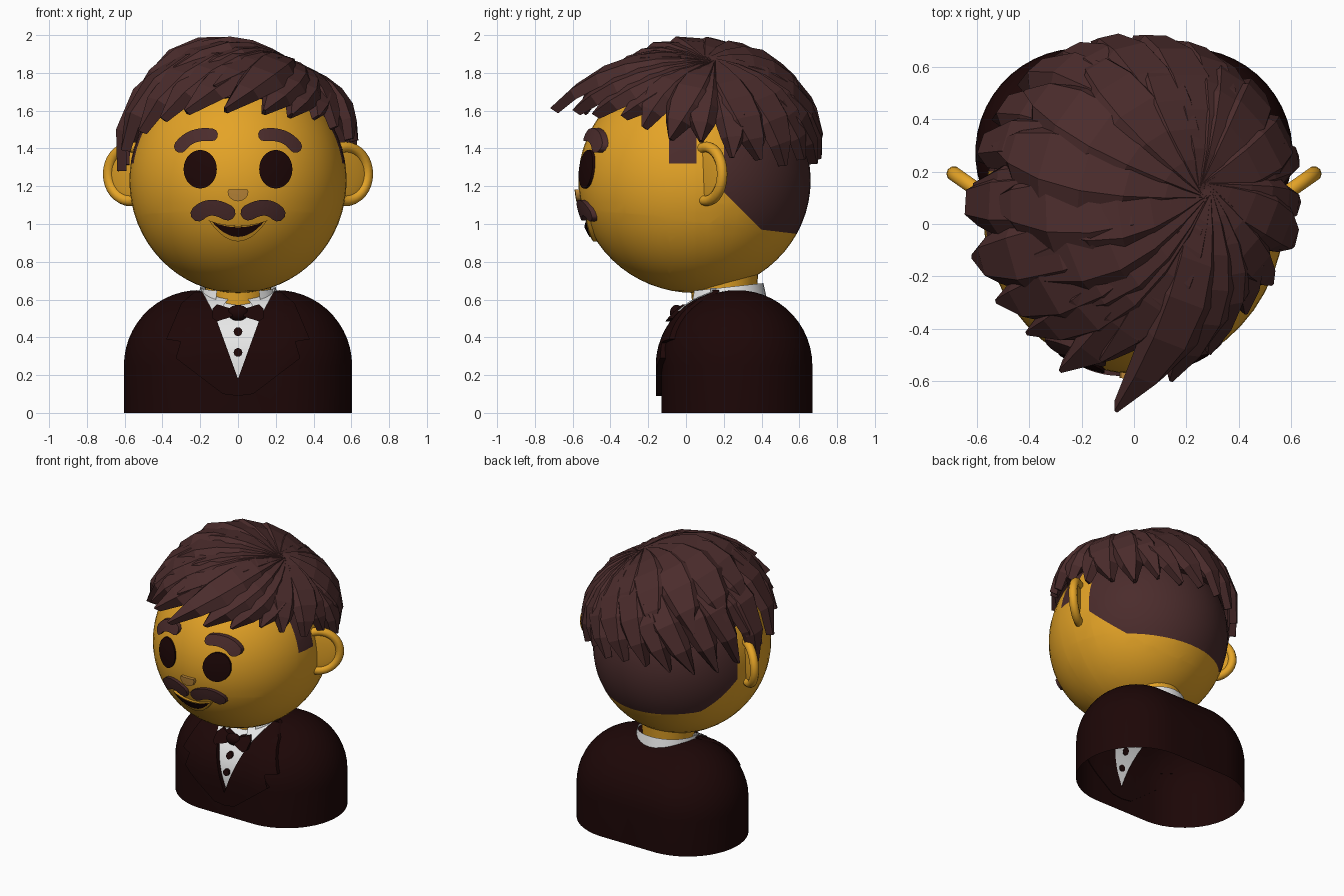
import bpy, bmesh, random
from math import sin, cos, pi, sqrt, radians, atan2
from mathutils import Vector, Matrix

random.seed(4)
if "Cube" in bpy.data.objects:
    bpy.data.objects.remove(bpy.data.objects["Cube"])


def material(name, rgb):
    m = bpy.data.materials.new(name)
    m.use_nodes = True
    m.diffuse_color = (*rgb, 1)
    m.node_tree.nodes["Principled BSDF"].inputs["Base Color"].default_value = (*rgb, 1)
    return m


SKIN = material("golden_skin", (0.78, 0.37, 0.02))
HAIR = material("brown_hair", (0.07, 0.025, 0.025))
DARK = material("dark_maroon", (0.012, 0.002, 0.002))
WHITE = material("shirt_white", (0.8, 0.8, 0.8))
TAN = material("nose_tan", (0.5, 0.24, 0.04))


def finish(name, bm, mats, smooth=40):
    bm.normal_update()
    mesh = bpy.data.meshes.new(name)
    bm.to_mesh(mesh)
    bm.free()
    for m in mats:
        mesh.materials.append(m)
    ob = bpy.data.objects.new(name, mesh)
    bpy.context.collection.objects.link(ob)
    if smooth:
        bpy.ops.object.select_all(action='DESELECT')
        ob.select_set(True)
        bpy.context.view_layer.objects.active = ob
        bpy.ops.object.shade_smooth_by_angle(angle=radians(smooth))
    return ob


def cut(bm, point, normal, **kw):
    geom = bm.verts[:] + bm.edges[:] + bm.faces[:]
    return bmesh.ops.bisect_plane(bm, geom=geom, plane_co=point, plane_no=normal, **kw)


def ellipsoid(centre, radii, u=48, v=32):
    bm = bmesh.new()
    bmesh.ops.create_uvsphere(bm, u_segments=u, v_segments=v, radius=1)
    bmesh.ops.transform(bm, verts=bm.verts,
                        matrix=Matrix.Translation(centre) @ Matrix.Diagonal((*radii, 1)))
    return bm


# Front surfaces that the flat details follow
HC, HR = Vector((0, 0.045, 1.23)), Vector((0.575, 0.615, 0.595))


def head_front(x, z):
    return HC.y - HR.y * sqrt(max(0.02, 1 - (x / HR.x) ** 2 - ((z - HC.z) / HR.z) ** 2))


def body_front(x, z):
    side, up = max(0, abs(x) - 0.2), max(0, z - 0.25)
    return 0.27 - sqrt(max(0.01, 0.16 - side ** 2 - up ** 2))


def plate(name, pts, surface, mat, off, thick, side=1):
    bm = bmesh.new()
    bm.faces.new([bm.verts.new((x * side, 0, z)) for x, z in pts])
    bmesh.ops.triangulate(bm, faces=bm.faces[:])
    for i in range(-12, 13):
        cut(bm, (i * 0.04, 0, 0), (1, 0, 0))
    for i in range(1, 40):
        cut(bm, (0, 0, i * 0.04), (0, 0, 1))
    for v in bm.verts:
        v.co.y = surface(v.co.x, v.co.z) - off
    new = bmesh.ops.extrude_face_region(bm, geom=bm.faces[:])["geom"]
    for v in new:
        if isinstance(v, bmesh.types.BMVert):
            v.co.y += thick
    bmesh.ops.recalc_face_normals(bm, faces=bm.faces[:])
    return finish(name, bm, [mat])


def oval(cx, cz, rx, rz, n=28):
    return [(cx + rx * cos(2 * pi * i / n), cz + rz * sin(2 * pi * i / n)) for i in range(n)]


def crescent(w, top, sag, drop, n=16):
    xs = [w * (2 * i / n - 1) for i in range(n + 1)]
    upper = [(x, top - sag * (1 - (x / w) ** 2)) for x in xs]
    return upper + [(x, top - drop * (1 - (x / w) ** 2)) for x in xs[-2:0:-1]]


def stroke(a, b, c, r, n=8):
    # rounded stroke along a three point curve
    a, b, c = Vector(a), Vector(b), Vector(c)
    upper, lower = [], []
    for i in range(n + 1):
        t = i / n
        p = a * (1 - t) ** 2 + b * 2 * t * (1 - t) + c * t * t
        d = ((b - a) * (1 - t) + (c - b) * t).normalized()
        side = Vector((-d.y, d.x)) * r
        upper.append(p + side)
        lower.append(p - side)
    def cap(p, d):
        k = atan2(d.y, d.x) + pi / 2
        return [p + Vector((cos(k - j * pi / 5), sin(k - j * pi / 5))) * r for j in range(1, 5)]
    return upper + cap(c, c - b) + lower[::-1] + cap(a, a - b)


# Head, with the short hair at the back and the sideburns as cut faces
bm = ellipsoid(HC, HR)
for p, n in (((0, 0.2, 0), (0, 1, 0)), ((0, 0.2, 1.17), (0, 1, 1)), ((0, 0.4, 0.97), (0, 0.12, 1)),
             ((0, -0.09, 0), (0, 1, 0)), ((0, 0.055, 0), (0, 1, 0)), ((0, 0, 1.32), (0, 0, 1))):
    cut(bm, p, n)
for f in bm.faces:
    c = f.calc_center_median()
    back = c.y > 0.2 and c.y + c.z > 1.37 and c.z > 0.97 - 0.12 * (c.y - 0.4)
    f.material_index = int(back or (-0.09 < c.y < 0.055 and c.z > 1.32))
finish("head", bm, [SKIN, HAIR], 60)

# Face details
for side, label in ((1, "left"), (-1, "right")):
    plate(label + "_eye", oval(0.2, 1.29, 0.088, 0.102), head_front, DARK, 0.012, 0.03, side)
    plate(label + "_eyebrow", stroke((0.14, 1.472), (0.25, 1.485), (0.305, 1.41), 0.034),
          head_front, HAIR, 0.03, 0.05, side)
    plate(label + "_moustache", stroke((0.055, 1.06), (0.15, 1.115), (0.21, 1.055), 0.042),
          head_front, HAIR, 0.025, 0.05, side)
plate("lower_lip", crescent(0.155, 1.02, 0.03, 0.112), head_front, SKIN, 0.02, 0.04)
plate("mouth", crescent(0.138, 1.012, 0.03, 0.08), head_front, DARK, 0.024, 0.02)
plate("nose", [(-0.05, 1.182)] + [(0.055 * cos(a * pi / 8), 1.17 - 0.05 * sin(a * pi / 8))
      for a in range(8, -1, -1)] + [(0.05, 1.182)], head_front, TAN, 0.022, 0.05)

# Ears: rim ring with a thin inner bowl, swept backwards
for side, label in ((1, "left"), (-1, "right")):
    bpy.ops.mesh.primitive_torus_add(major_radius=0.142, minor_radius=0.029,
                                     major_segments=32, minor_segments=10)
    rim = bpy.context.object
    rim.name = label + "_ear_rim"
    place = (Matrix.Translation((side * 0.57, 0.11, 1.265)) @
             Matrix.Rotation(side * radians(35), 4, 'Z') @ Matrix.Rotation(pi / 2, 4, 'X'))
    rim.matrix_world = place
    rim.data.materials.append(SKIN)
    bpy.ops.object.shade_smooth_by_angle(angle=radians(60))
    bowl = finish(label + "_ear_bowl", ellipsoid((0, 0, 0), (0.14, 0.14, 0.015), 24, 12), [SKIN], 60)
    bowl.matrix_world = place

# Neck, and shirt collar band left open at the throat
bm = bmesh.new()
bmesh.ops.create_cone(bm, segments=32, radius1=0.16, radius2=0.19, depth=0.3,
                      matrix=Matrix.Translation((0, 0.2, 0.66)))
finish("neck", bm, [SKIN])
bm = bmesh.new()
bmesh.ops.create_cone(bm, segments=32, radius1=0.23, radius2=0.2, depth=0.14,
                      matrix=Matrix.Translation((0, 0.21, 0.595)))
for v in bm.verts:
    v.co.z += 0.11 * (v.co.y - 0.21)
throat = [f for f in bm.faces
          if f.calc_center_median().y < 0.1 and abs(f.calc_center_median().x) < 0.12]
bmesh.ops.delete(bm, geom=throat, context='FACES')
finish("collar_band", bm, [WHITE])

# Jacket body: rounded stadium with open bottom and a shirt cut into the front
bm = bmesh.new()
rings, N = [], 48
for level in range(-1, 13):
    b = radians(max(0, level) * 7)
    z, r = (0, 0.4) if level < 0 else (0.25 + 0.4 * sin(b), 0.4 * cos(b))
    ring = []
    for i in range(N):
        a = 2 * pi * (i + 0.5) / N
        ring.append(bm.verts.new((r * cos(a) + (0.205 if cos(a) > 0 else -0.205),
                                  0.27 + r * sin(a), z)))
    rings.append(ring)
for lo, hi in zip(rings, rings[1:]):
    for i in range(N):
        bm.faces.new((lo[i], lo[(i + 1) % N], hi[(i + 1) % N], hi[i]))
bm.faces.new(rings[-1])
for s in (1, -1):
    cut(bm, (0, 0, 0.18), (2.76 * s, 0, -1))
for f in bm.faces:
    c = f.calc_center_median()
    f.material_index = int(c.y < 0.2 and c.z > 0.18 + 2.76 * abs(c.x))
finish("jacket_body", bm, [DARK, WHITE], 50)

# Lapels, collar wings, bow tie and buttons
lapel = [(0, 0.18), (0.165, 0.635), (0.22, 0.65), (0.3, 0.58), (0.38, 0.39), (0.26, 0.37),
         (0.33, 0.29), (0.08, 0.1), (0, 0.09)]
for side, label in ((1, "left"), (-1, "right")):
    plate(label + "_lapel", lapel, body_front, DARK, 0.03, 0.035, side)
    plate(label + "_collar_wing", [(0.2, 0.66), (0.05, 0.605), (0.12, 0.51)],
          body_front, WHITE, 0.04, 0.03, side)
    plate(label + "_bow", [(0.03, 0.51), (0.11, 0.485), (0.135, 0.5), (0.135, 0.55),
          (0.11, 0.575), (0.03, 0.55)], body_front, DARK, 0.055, 0.05, side)
finish("bow_knot", ellipsoid((0, -0.05, 0.53), (0.055, 0.035, 0.042), 20, 12), [DARK], 60)
for i, z in enumerate((0.43, 0.32)):
    plate(f"shirt_button_{i + 1}", oval(0, z, 0.023, 0.023, 16), body_front, DARK, 0.015, 0.02)

# Hair cap under the strands
CC, CR = Vector((0, 0.08, 1.3)), Vector((0.61, 0.625, 0.6))
bm = ellipsoid(CC, CR * 0.985, 24, 16)
edge = cut(bm, (0, 0, 1.585), (0, 0.22, 1), clear_inner=True)["geom_cut"]
bmesh.ops.holes_fill(bm, edges=[e for e in edge if isinstance(e, bmesh.types.BMEdge)])
finish("hair_cap", bm, [HAIR], 0)

WHORL = Vector((0.42, 0.08, 0.9)).normalized()


def strand(bm, azimuth, tip_z, width, out=0.0, rise=0.0, bow=0.0, steps=6):
    # tapered faceted lock from the whorl to a tip on the scalp
    a, s = radians(azimuth), (tip_z - CC.z) / CR.z
    c = sqrt(1 - s * s)
    end = Vector((c * sin(a), -c * cos(a), s))
    ang, across = WHORL.angle(end), WHORL.cross(end).normalized()
    rings = []
    for i in range(steps + 1):
        t = i / steps
        d = (WHORL * sin((1 - t) * ang) + end * sin(t * ang)) / sin(ang)
        d = (d + across * bow * sin(pi * t)).normalized()
        p = CC + Vector(x * y for x, y in zip(d, CR)) + d * rise * sin(pi * t ** 1.4)
        p += Vector((d.x, d.y, 0)) * out * t * t
        w = width * (0.4 + 0.6 * sin(min(1, t * 1.6) * pi / 2)) * (1 - max(0, t - 0.5) ** 2 * 3.7)
        h = 0.035 * (1 - 0.7 * t)
        rings.append([bm.verts.new(p + across * w * u + d * k) for u, k in
                      ((-1, -0.04), (-0.7, h * 0.6), (0.45, h), (1, -0.04))])
    faces = [bm.faces.new(rings[0]), bm.faces.new(rings[-1])]
    for lo, hi in zip(rings, rings[1:]):
        faces += [bm.faces.new((lo[i], lo[(i + 1) % 4], hi[(i + 1) % 4], hi[i])) for i in range(4)]
    bmesh.ops.recalc_face_normals(bm, faces=faces)


# Side and back locks
bm = bmesh.new()
for az in range(60, 275, 15):
    low, out = (1.31, 0.005) if az > 110 else (1.52 - (az - 60) * 0.0035, 0.035)
    strand(bm, az, low + random.uniform(-0.02, 0.04), random.uniform(0.11, 0.14),
           out, random.uniform(0.03, 0.06), random.uniform(-0.06, 0.06))
finish("side_and_back_locks", bm, [HAIR], 0)

# Fringe swept towards the right and forwards
bm = bmesh.new()
for az, z, w, out, rise in ((-90, 1.28, 0.14, 0.02, 0.06), (-72, 1.39, 0.16, 0.04, 0.07),
                            (-55, 1.49, 0.16, 0.06, 0.07), (-40, 1.56, 0.15, 0.09, 0.07),
                            (-24, 1.6, 0.15, 0.18, 0.06), (-5, 1.61, 0.13, 0.3, 0.07),
                            (-12, 1.73, 0.14, 0.25, 0.05),
                            (12, 1.6, 0.14, 0.17, 0.05), (27, 1.58, 0.13, 0.1, 0.04),
                            (46, 1.57, 0.12, 0.05, 0.03)):
    strand(bm, az, z, w, out, rise, 0.08)
finish("fringe_locks", bm, [HAIR], 0)

# Broad raised locks over the crown
bm = bmesh.new()
for az, z, w, out, rise in ((-135, 1.58, 0.17, 0.05, 0.08), (-112, 1.62, 0.18, 0.07, 0.09),
                            (-90, 1.66, 0.18, 0.08, 0.085), (-82, 1.79, 0.14, 0.13, 0.08),
                            (-62, 1.7, 0.16, 0.08, 0.08), (-45, 1.68, 0.14, 0.06, 0.07),
                            (-160, 1.58, 0.15, 0.03, 0.07), (175, 1.55, 0.13, 0.02, 0.05)):
    strand(bm, az, z, w, out, rise, 0.1)
finish("crown_locks", bm, [HAIR], 0)
